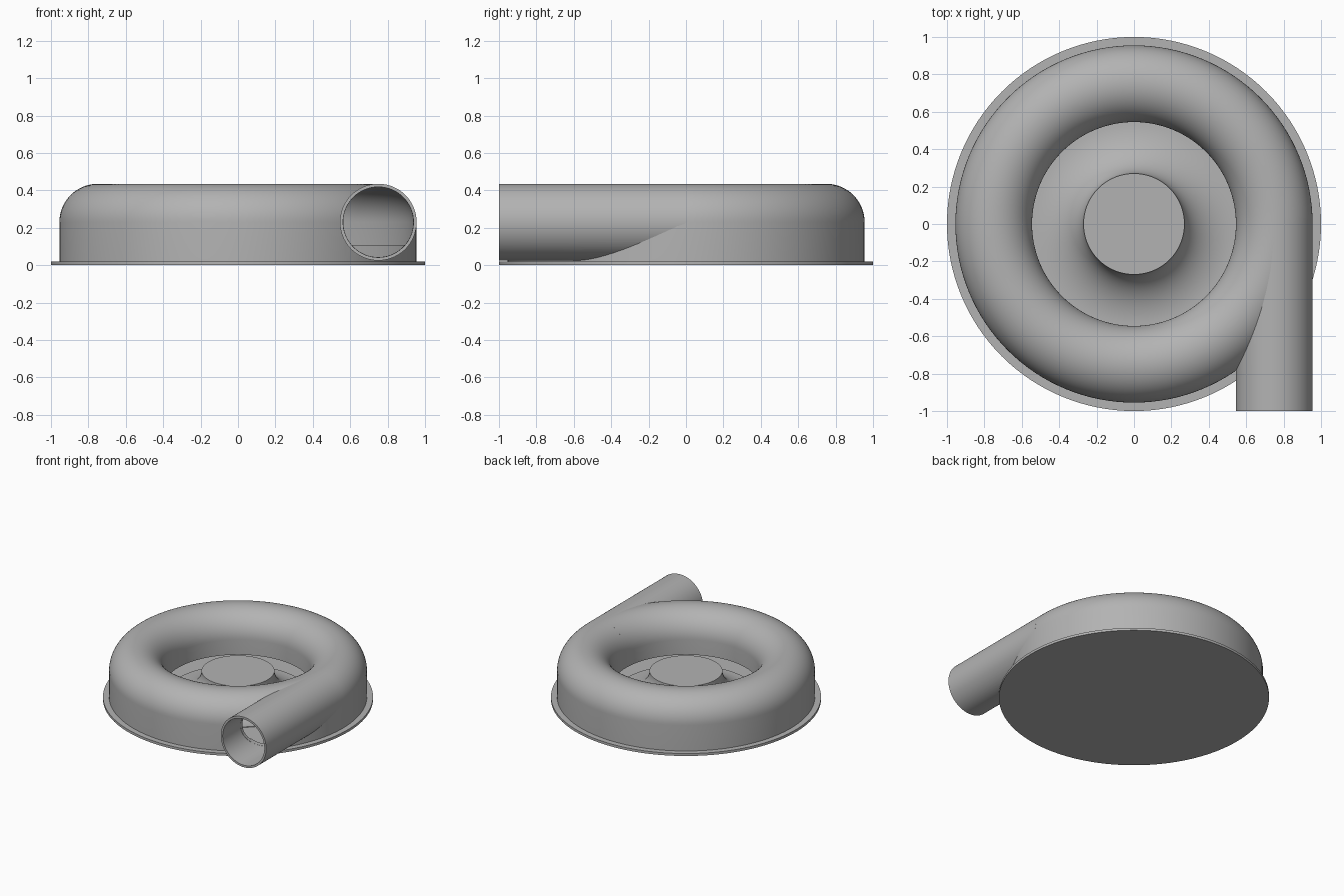
import bpy, bmesh, math
from mathutils import Matrix

cube = bpy.data.objects.get("Cube")
if cube:
    bpy.data.objects.remove(cube, do_unlink=True)

SEGMENTS = 128
RING, MID, TUBE, WALL = 0.75, 0.23, 0.205, 0.017
PLATE, LIP = 0.02, 0.107

grey = bpy.data.materials.new("plain grey")
grey.use_nodes = True
grey.diffuse_color = (0.45, 0.45, 0.45, 1)
grey.node_tree.nodes["Principled BSDF"].inputs["Base Color"].default_value = (0.45, 0.45, 0.45, 1)


def make_object(name, bm):
    bmesh.ops.recalc_face_normals(bm, faces=bm.faces)
    mesh = bpy.data.meshes.new(name)
    bm.to_mesh(mesh)
    bm.free()
    mesh.materials.append(grey)
    obj = bpy.data.objects.new(name, mesh)
    bpy.context.collection.objects.link(obj)
    return obj


def revolve(name, profile, closed=False):
    """Spin (radius, height) points about z; points on the axis are merged."""
    bm = bmesh.new()
    verts = [bm.verts.new((r, 0, z)) for r, z in profile]
    edges = [bm.edges.new(pair) for pair in zip(verts, verts[1:])]
    if closed:
        edges.append(bm.edges.new((verts[-1], verts[0])))
    bmesh.ops.spin(bm, geom=verts + edges, cent=(0, 0, 0), axis=(0, 0, 1),
                   angle=math.tau, steps=SEGMENTS, use_duplicate=False)
    bmesh.ops.remove_doubles(bm, verts=bm.verts, dist=1e-5)
    return make_object(name, bm)


def arch(radius, steps=32):
    """Half circle from the outer wall over the top to the inner wall."""
    return [(RING + radius * math.cos(math.pi * i / steps),
             MID + radius * math.sin(math.pi * i / steps)) for i in range(steps + 1)]


def lay_along_y(obj, start):
    obj.data.transform(Matrix.Translation((RING, start, MID)) @ Matrix.Rotation(-math.pi / 2, 4, 'X'))


def cut(obj, cutter):
    mod = obj.modifiers.new("cut", 'BOOLEAN')
    mod.operation, mod.solver, mod.object = 'DIFFERENCE', 'EXACT', cutter
    cutter.hide_render = True
    cutter.hide_set(True)


def smooth(obj):
    bpy.ops.object.select_all(action='DESELECT')
    obj.select_set(True)
    bpy.context.view_layer.objects.active = obj
    for mod in list(obj.modifiers):
        bpy.ops.object.modifier_apply(modifier=mod.name)
    bpy.ops.object.shade_smooth_by_angle(angle=math.radians(30))


# Round base plate
base_plate = revolve("base_plate", [(0, 0), (1, 0), (1, PLATE), (0, PLATE)])

# Central hub: flat cap with a concave flare down to the plate
hub_top, hub_foot, foot_z = 0.27, 0.545, PLATE + 0.005
flare = []
for i in range(25):
    a = math.pi / 2 * i / 24
    flare.append((hub_foot - (hub_foot - hub_top) * math.cos(a),
                  MID - (MID - foot_z) * math.sin(a)))
hub = revolve("hub", [(0, MID)] + flare + [(hub_foot, PLATE - 0.005), (0, PLATE - 0.005)])

# Ring-shaped casing: outer skirt, arched roof and hanging inner lip
inner = TUBE - WALL
casing = revolve("casing", [(RING + TUBE, PLATE - 0.005)] + arch(TUBE)
                 + [(RING - TUBE, LIP), (RING - inner, LIP)] + arch(inner)[::-1]
                 + [(RING + inner, LIP), (RING + inner - 0.01, LIP),
                    (RING + inner - 0.01, PLATE - 0.005)], closed=True)

# Outlet pipe running straight off the ring
outlet_pipe = revolve("outlet_pipe", [(TUBE, 0), (TUBE, 1), (inner, 1), (inner, 0)], closed=True)
lay_along_y(outlet_pipe, -1)

# Cutters: the pipe bore opens the casing, the ring cavity trims the pipe
bore = revolve("bore_cutter", [(0, 0), (inner - 0.001, 0), (inner - 0.001, 1.05), (0, 1.05)])
lay_along_y(bore, -1.05)
cut(casing, bore)
room = inner - 0.003
cavity = revolve("cavity_cutter", [(RING + room, PLATE)] + arch(room) + [(RING - room, PLATE)], closed=True)
cut(outlet_pipe, cavity)

for part in (base_plate, hub, casing, outlet_pipe):
    smooth(part)
for helper in (bore, cavity):
    bpy.data.objects.remove(helper, do_unlink=True)
